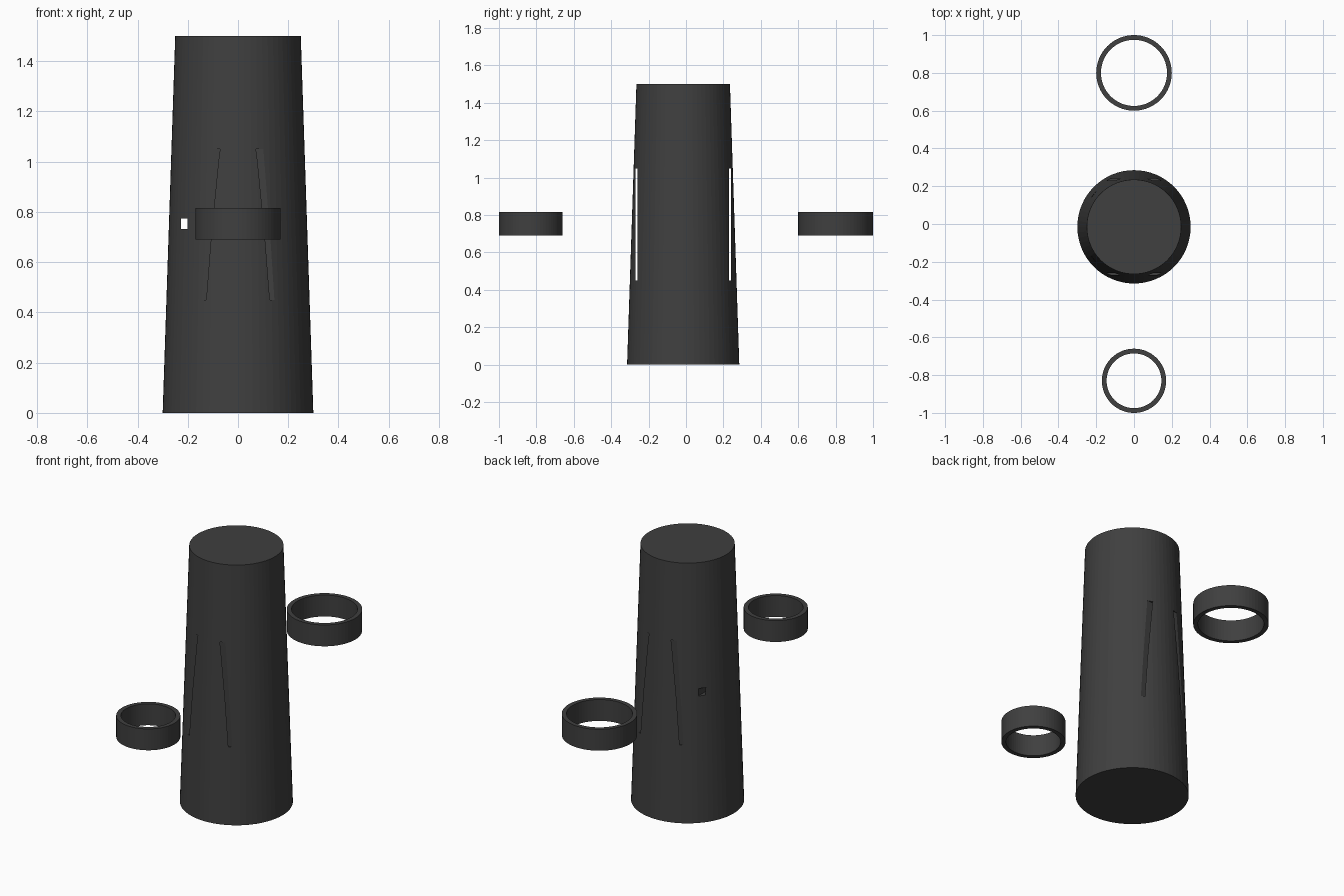
import bpy, bmesh, math

if "Cube" in bpy.data.objects:
    bpy.data.objects.remove(bpy.data.objects["Cube"])

SIDES = 64
CY = -0.015  # tower axis

mat = bpy.data.materials.new("charcoal")
mat.diffuse_color = (0.05, 0.05, 0.05, 1)
mat.use_nodes = True
mat.node_tree.nodes["Principled BSDF"].inputs["Base Color"].default_value = mat.diffuse_color


def lathe(name, profile, center, closed):
    """Revolve (radius, z) points about a vertical axis at center (x, y)."""
    bm = bmesh.new()
    loops = []
    for r, z in profile:
        loops.append([bm.verts.new((center[0] + r * math.cos(2 * math.pi * i / SIDES),
                                    center[1] + r * math.sin(2 * math.pi * i / SIDES), z))
                      for i in range(SIDES)])
    pairs = list(zip(loops, loops[1:]))
    if closed:
        pairs.append((loops[-1], loops[0]))
    else:
        bm.faces.new(loops[0])
        bm.faces.new(loops[-1])
    for a, b in pairs:
        for i in range(SIDES):
            j = (i + 1) % SIDES
            bm.faces.new((a[i], a[j], b[j], b[i]))
    bmesh.ops.recalc_face_normals(bm, faces=bm.faces)
    mesh = bpy.data.meshes.new(name)
    bm.to_mesh(mesh)
    bm.free()
    obj = bpy.data.objects.new(name, mesh)
    bpy.context.collection.objects.link(obj)
    mesh.materials.append(mat)
    return obj


def cut_box(target, loc, size):
    """Subtract a box from the target."""
    bpy.ops.mesh.primitive_cube_add(size=1, location=loc)
    box = bpy.context.object
    box.name = "cutter"
    box.scale = size
    box.hide_render = True
    mod = target.modifiers.new("cut", "BOOLEAN")
    mod.operation = "DIFFERENCE"
    mod.solver = "EXACT"
    mod.object = box
    bpy.context.view_layer.objects.active = target
    bpy.ops.object.modifier_apply(modifier=mod.name)
    bpy.data.objects.remove(box, do_unlink=True)


# Tapered tower body
body = lathe("tapered_body", [(0.30, 0), (0.25, 1.5)], (0, CY), False)

# Long thin slots running side to side near the front and back
for s in (-1, 1):
    cut_box(body, (0, CY + s * 0.25, 0.75), (1.0, 0.01, 0.6))

# Small rectangular hole running front to back on the left
cut_box(body, (-0.2135, CY, 0.753), (0.025, 1.0, 0.043))


# Floating bands in front and behind
def band(name, r, y, wall=0.025, z0=0.69, z1=0.815):
    lathe(name, [(r, z0), (r, z1), (r - wall, z1), (r - wall, z0)], (0, y), True)


band("front_band", 0.17, -0.83)
band("back_band", 0.20, 0.80)
